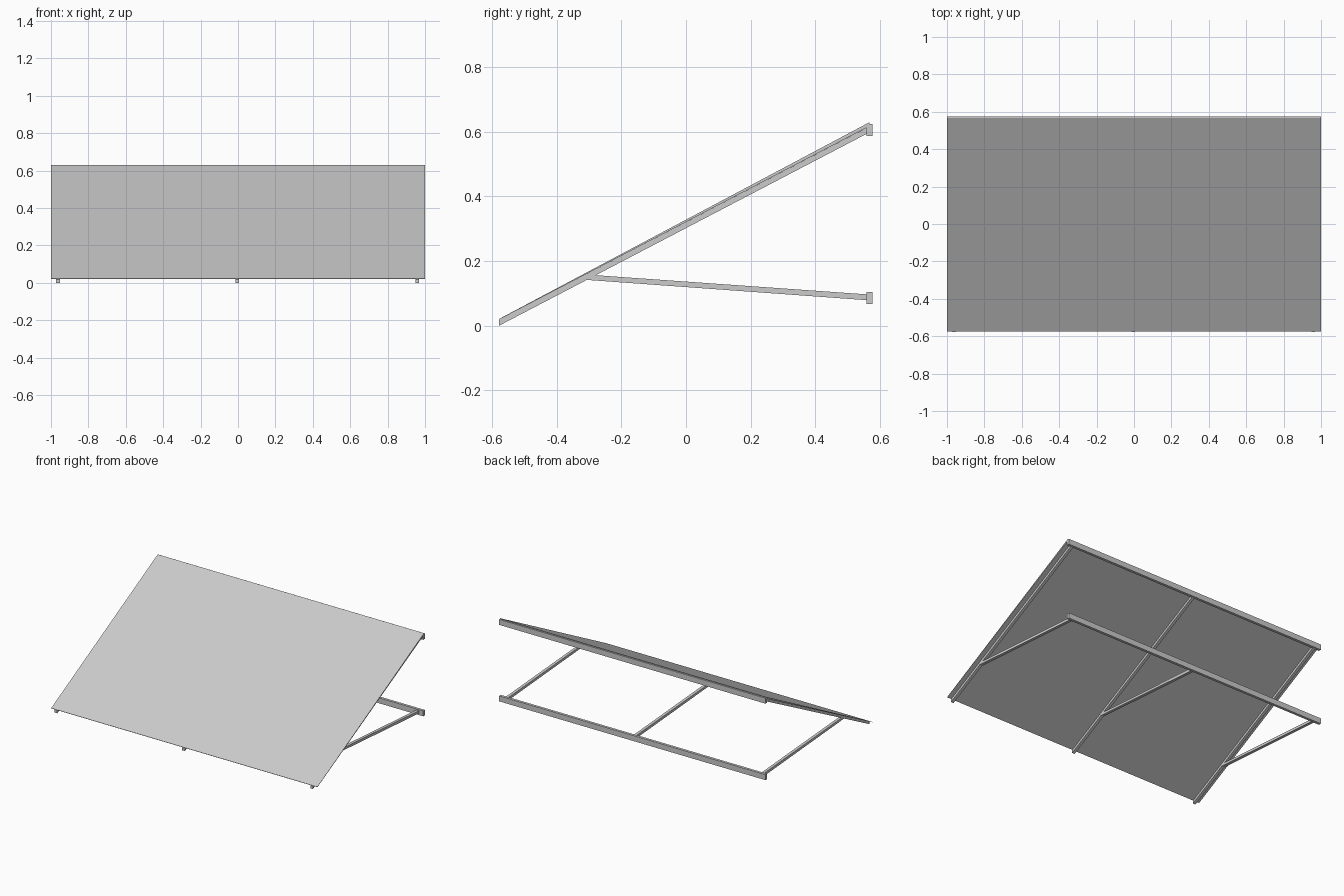
import bpy

if "Cube" in bpy.data.objects:
    bpy.data.objects.remove(bpy.data.objects["Cube"], do_unlink=True)

GREY = (0.6, 0.6, 0.6, 1)
metal = bpy.data.materials.new("light grey metal")
metal.use_nodes = True
metal.diffuse_color = GREY
metal.node_tree.nodes["Principled BSDF"].inputs["Base Color"].default_value = GREY


def extrude_x(name, profile, x, width):
    """Extrude a (y, z) side profile along x, centred on x."""
    n = len(profile)
    verts = [(x + s * width / 2, y, z) for s in (-1, 1) for y, z in profile]
    faces = [tuple(reversed(range(n))), tuple(range(n, 2 * n))]
    faces += [(i, (i + 1) % n, n + (i + 1) % n, n + i) for i in range(n)]
    mesh = bpy.data.meshes.new(name)
    mesh.from_pydata(verts, [], faces)
    mesh.materials.append(metal)
    obj = bpy.data.objects.new(name, mesh)
    bpy.context.collection.objects.link(obj)


# Sloping sheet, slightly thicker towards its upper edge
extrude_x("sloping_sheet", [(-0.576, 0.02), (0.567, 0.617), (0.567, 0.629), (-0.576, 0.022)], 0, 2)

# Three rafters under the sheet, each with a strut running to the lower beam
for side, x in (("right", -0.963), ("middle", -0.004), ("left", 0.958)):
    extrude_x(side + "_rafter", [(-0.578, 0), (0.56, 0.594), (0.56, 0.613), (-0.578, 0.019)], x, 0.02)
    extrude_x(side + "_strut", [(-0.31, 0.142), (0.56, 0.079), (0.56, 0.097), (-0.29, 0.157)], x, 0.02)

# Two beams along the back
for name, z in (("upper_beam", 0.587), ("lower_beam", 0.068)):
    extrude_x(name, [(0.558, z), (0.576, z), (0.576, z + 0.037), (0.558, z + 0.037)], 0, 2)
